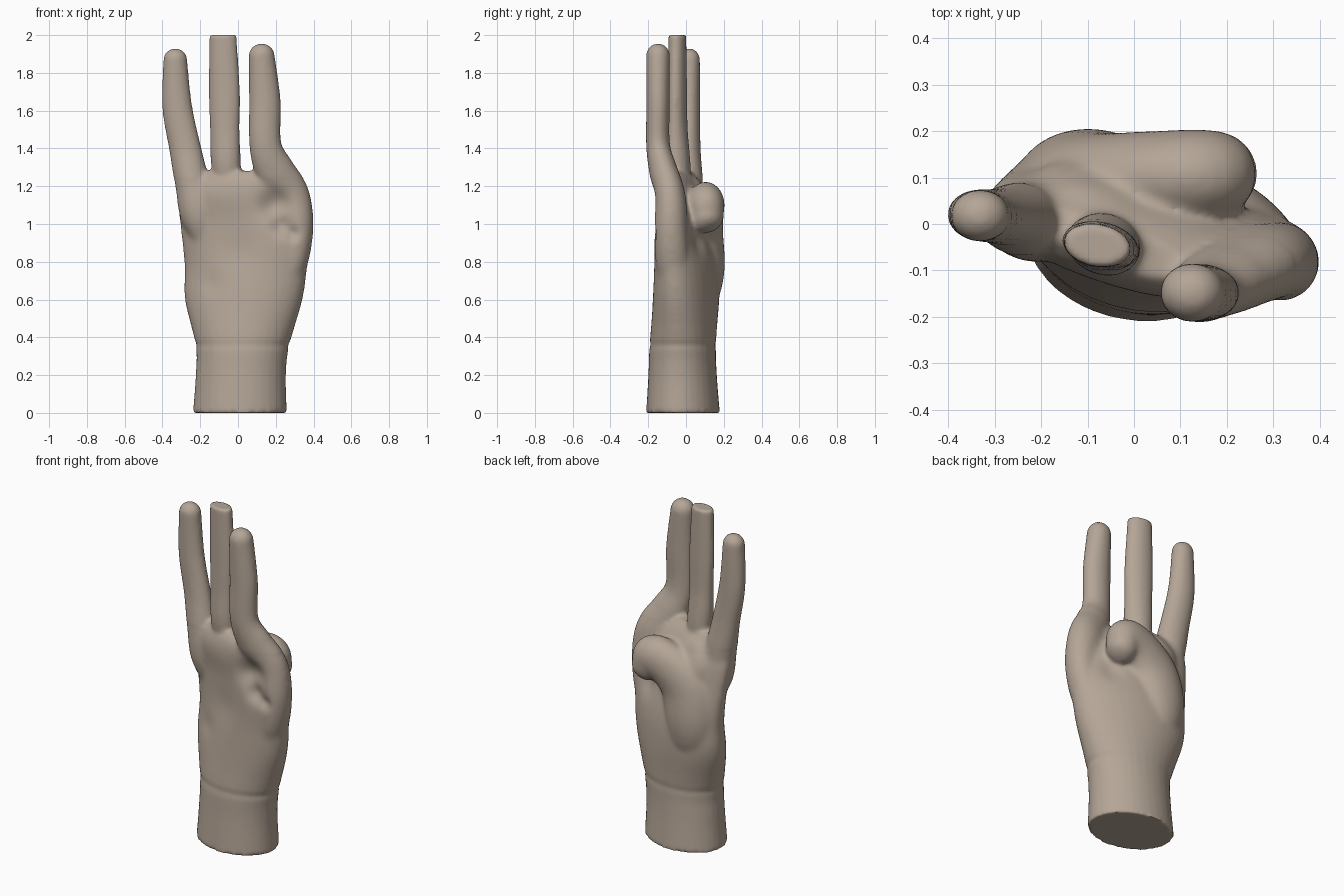
import bpy, bmesh, math
from mathutils import Vector

if "Cube" in bpy.data.objects:
    bpy.data.objects.remove(bpy.data.objects["Cube"])


def catmull(p, t):
    # smooth interpolation through rows of numbers
    i = min(int(t), len(p) - 2)
    f = t - i
    a, b, c, d = p[max(i - 1, 0)], p[i], p[i + 1], p[min(i + 2, len(p) - 1)]
    return [0.5 * (2 * q + (r - o) * f + (2 * o - 5 * q + 4 * r - s) * f ** 2
                   + (3 * q - o - 3 * r + s) * f ** 3) for o, q, r, s in zip(a, b, c, d)]


def limb(bm, pts, flat=False, steps=8, n=32):
    # loft of ellipses; each row is x, y, z, half width, half depth, turn in degrees
    count = (len(pts) - 1) * steps
    rows = [catmull(pts, k / steps) for k in range(count + 1)]
    centres = [Vector(r[:3]) for r in rows]
    rings = []

    def ring(c, t, rx, ry, turn):
        u = Vector((0, 1, 0)).cross(t).normalized()
        v = t.cross(u)
        a = math.radians(turn)
        u, v = u * math.cos(a) + v * math.sin(a), v * math.cos(a) - u * math.sin(a)
        rings.append([bm.verts.new(c + u * rx * math.cos(k * math.tau / n)
                                   + v * ry * math.sin(k * math.tau / n)) for k in range(n)])

    for k, r in enumerate(rows):
        t = Vector((0, 0, 1)) if flat else (centres[min(k + 1, count)] - centres[max(k - 1, 0)]).normalized()
        ring(centres[k], t, *r[3:])
    if not flat:
        # rounded tip
        rx, ry, turn = rows[-1][3:]
        for k in range(1, 8):
            a = k * math.pi / 16
            s = math.cos(a)
            ring(centres[-1] + t * (rx + ry) / 2 * math.sin(a), t, rx * s, ry * s, turn)
    for a, b in zip(rings, rings[1:]):
        for k in range(n):
            bm.faces.new((a[k], a[(k + 1) % n], b[(k + 1) % n], b[k]))
    bm.faces.new(rings[0][::-1])
    bm.faces.new(rings[-1])


bm = bmesh.new()
# wrist and palm
limb(bm, [(.01, -.016, 0, .25, .194, -8), (.015, -.018, .2, .24, .18, -8),
          (.024, -.017, .36, .25, .174, -8), (.03, 0, .6, .318, .165, -13),
          (.042, 0, .78, .335, .15, -15), (.042, -.022, 1.0, .36, .12, -15),
          (-.01, -.035, 1.15, .32, .105, -16), (-.025, -.045, 1.23, .27, .08, -18),
          (-.045, -.045, 1.28, .17, .045, -20)], flat=True)
# outer finger, its root tapering into the palm
limb(bm, [(-.15, .01, .82, .03, .03, 0), (-.2, .005, 1.03, .1, .085, -8),
          (-.243, .01, 1.22, .092, .08, -8),
          (-.28, .015, 1.4, .085, .062, -8), (-.322, .018, 1.62, .079, .057, -5),
          (-.332, .018, 1.87, .063, .056, 0)])
# middle finger, cut flat at the top
limb(bm, [(-.04, -.02, 1.0, .04, .03, -20), (-.062, -.042, 1.28, .078, .065, -20),
          (-.07, -.047, 1.5, .08, .054, -15), (-.072, -.046, 1.7, .084, .05, -12),
          (-.08, -.046, 2.0, .073, .046, -10)], flat=True)
# bent finger running along the palm edge
limb(bm, [(.2, -.03, .5, .03, .03, 0), (.27, -.065, .74, .08, .085, 0),
          (.308, -.08, .95, .09, .088, 0),
          (.275, -.085, 1.14, .108, .084, 0), (.195, -.12, 1.28, .105, .075, 0),
          (.145, -.148, 1.42, .085, .063, 0), (.142, -.148, 1.65, .084, .062, 0),
          (.125, -.148, 1.89, .069, .063, 0)])
# heel of the folded thumb and its curled tip
limb(bm, [(-.03, .03, .45, .05, .04, 0), (-.08, .06, .62, .13, .11, 0),
          (-.1, .085, .77, .155, .12, 0),
          (-.07, .085, .95, .16, .112, 0), (.03, .1, 1.06, .135, .1, 0),
          (.14, .105, 1.1, .122, .1, 0), (.178, .11, 1.04, .09, .09, 0)])
# knuckle of the folded part, bridging to the outer finger
limb(bm, [(-.08, .04, .9, .06, .05, 0), (-.1, .06, 1.05, .13, .08, -8),
          (-.08, .03, 1.15, .14, .07, -10)])

# fuse the parts into one skin
bmesh.ops.recalc_face_normals(bm, faces=bm.faces)
mesh = bpy.data.meshes.new("hand")
bm.to_mesh(mesh)
bm.free()
hand = bpy.data.objects.new("hand", mesh)
bpy.context.collection.objects.link(hand)
bpy.context.view_layer.objects.active = hand
hand.select_set(True)
fuse = hand.modifiers.new("fuse", 'REMESH')
fuse.mode = 'VOXEL'
fuse.voxel_size = 0.011
soften = hand.modifiers.new("soften", 'SMOOTH')
soften.factor = 0.5
soften.iterations = 7
# extra softening of the palm only, so that the joined parts blend
bpy.ops.object.modifier_apply(modifier="fuse")
palm = hand.vertex_groups.new(name="palm")
palm.add([v.index for v in hand.data.vertices if .45 < v.co.z < 1.24], 1, 'REPLACE')
blend = hand.modifiers.new("blend", 'SMOOTH')
blend.factor = 0.5
blend.iterations = 14
blend.vertex_group = "palm"
for name in ("soften", "blend"):
    bpy.ops.object.modifier_apply(modifier=name)

# hollows: palm pocket and its fold, gap under the thumb tip, palm creases
dents = [((.19, -.14, 1.1), .075, (0, .05, 0)), ((.23, -.15, .99), .05, (0, .035, 0)),
         ((.29, -.16, .95), .035, (0, .02, 0)), ((.24, .12, .92), .07, (-.02, -.03, 0)),
         ((.0, -.15, .85), .1, (0, .01, 0)), ((-.14, -.1, .68), .06, (0, .008, 0))]
for v in hand.data.vertices:
    p = v.co.copy()
    for centre, size, push in dents:
        v.co += Vector(push) * math.exp(-(p - Vector(centre)).length_squared / size ** 2)
    crease = 1 - .018 * math.exp(-((p.z - .36) / .02) ** 2)
    v.co.x *= crease
    v.co.y *= crease
    if p.z > 1.97:
        v.co.z = min(2, p.z + .004)
    v.co.z = max(v.co.z, 0)

bpy.ops.object.shade_smooth_by_angle(angle=math.radians(50))
skin = bpy.data.materials.new("skin")
skin.diffuse_color = (.46, .38, .31, 1)
skin.use_nodes = True
skin.node_tree.nodes["Principled BSDF"].inputs["Base Color"].default_value = skin.diffuse_color
hand.data.materials.clear()
hand.data.materials.append(skin)
